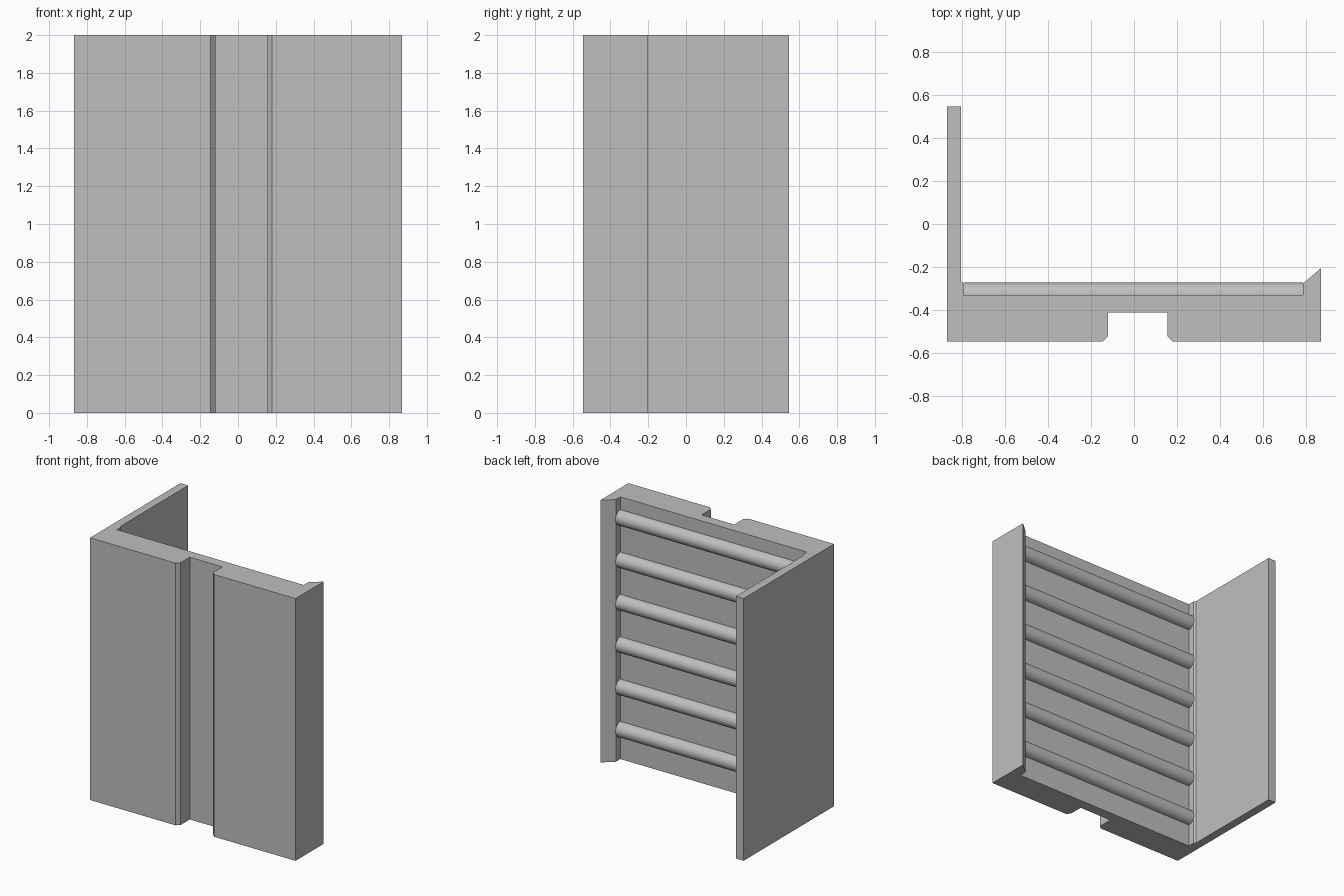
import bpy
import bmesh
import math

HEIGHT = 2.0
HALF_X, HALF_Y = 0.867, 0.545
RECESS_LEFT, RECESS_RIGHT, RECESS_Y = 0.785, -0.79, -0.33
RIB_RADIUS = 0.058

cube = bpy.data.objects.get("Cube")
if cube:
    bpy.data.objects.remove(cube, do_unlink=True)

grey = bpy.data.materials.new("plain_grey")
grey.use_nodes = True
colour = (0.52, 0.52, 0.52, 1)
grey.diffuse_color = colour
grey.node_tree.nodes["Principled BSDF"].inputs["Base Color"].default_value = colour


def extrude_profile(name, points, offset):
    """Sweep a closed outline of 3D points along a straight offset."""
    bm = bmesh.new()
    face = bm.faces.new([bm.verts.new(p) for p in points])
    swept = bmesh.ops.extrude_face_region(bm, geom=[face])["geom"]
    bmesh.ops.translate(bm, vec=offset,
                        verts=[v for v in swept if isinstance(v, bmesh.types.BMVert)])
    bmesh.ops.recalc_face_normals(bm, faces=bm.faces)
    mesh = bpy.data.meshes.new(name)
    bm.to_mesh(mesh)
    bm.free()
    mesh.materials.append(grey)
    obj = bpy.data.objects.new(name, mesh)
    bpy.context.collection.objects.link(obj)
    return obj


# Panel: side flange, shallow back recess, bevelled lip and front groove
outline = [
    (-HALF_X, -HALF_Y),
    (-0.145, -HALF_Y), (-0.12, -0.52), (-0.12, -0.41),
    (0.155, -0.41), (0.155, -0.52), (0.18, -HALF_Y),
    (HALF_X, -HALF_Y), (HALF_X, -0.205),
    (RECESS_LEFT, -0.275), (RECESS_LEFT, RECESS_Y),
    (RECESS_RIGHT, RECESS_Y), (RECESS_RIGHT, -0.28),
    (-0.802, -0.265), (-0.802, HALF_Y), (-HALF_X, HALF_Y),
]
extrude_profile("panel", [(x, y, 0) for x, y in outline], (0, 0, HEIGHT))

# Half-round ribs across the recess
STEPS = 24
for i in range(6):
    z = 0.23 + 0.323 * i
    arc = [math.pi * k / STEPS for k in range(STEPS + 1)]
    section = [(RECESS_RIGHT, RECESS_Y + RIB_RADIUS * math.sin(a),
                z + RIB_RADIUS * math.cos(a)) for a in arc]
    rib = extrude_profile(f"rib_{i + 1}", section, (RECESS_LEFT - RECESS_RIGHT, 0, 0))
    bpy.ops.object.select_all(action="DESELECT")
    rib.select_set(True)
    bpy.context.view_layer.objects.active = rib
    bpy.ops.object.shade_smooth_by_angle(angle=math.radians(30))
